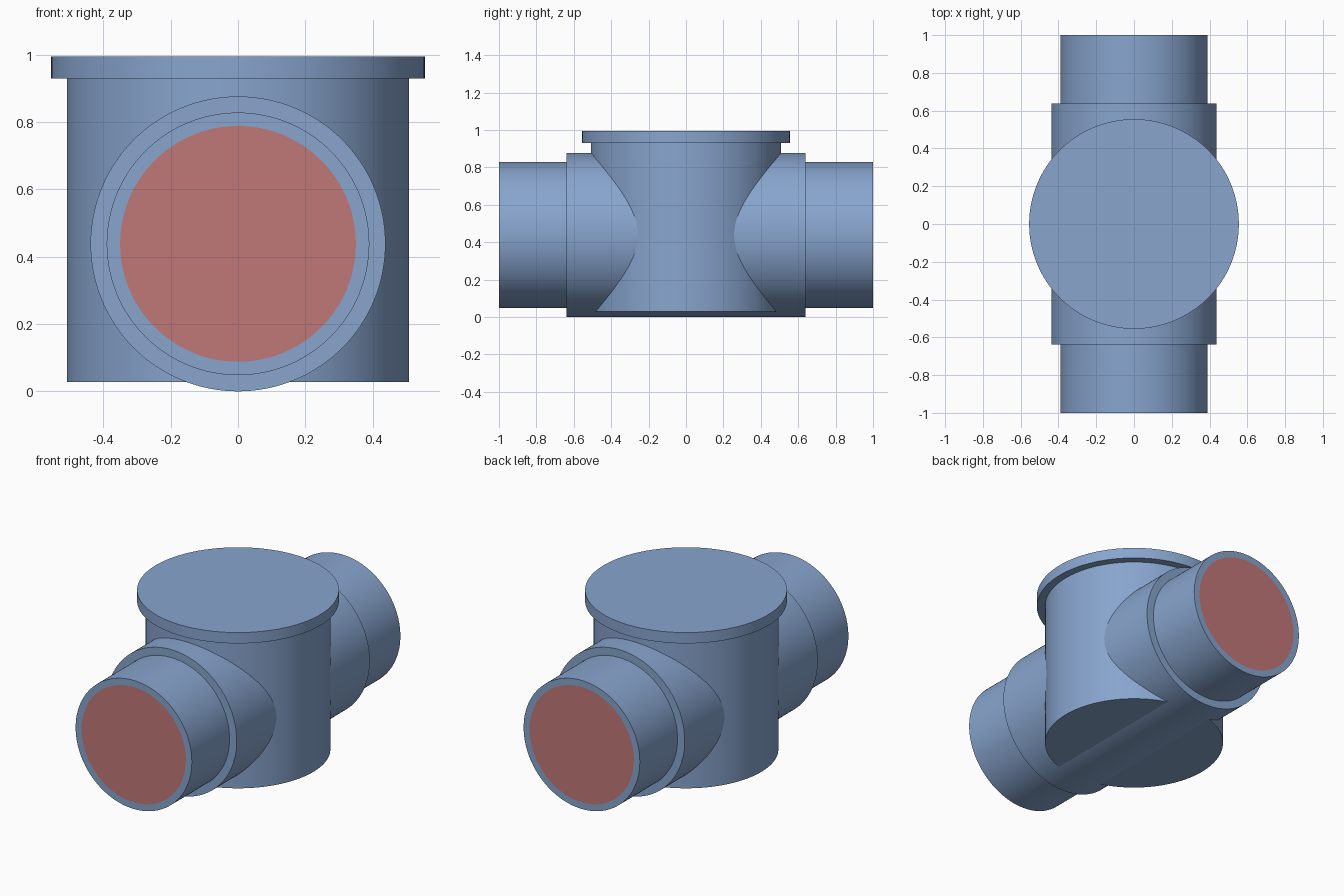
import bpy
import bmesh
from math import cos, sin, tau, radians
from mathutils import Matrix

SIDES = 128
AXIS_Z = 0.438   # height of the horizontal run

cube = bpy.data.objects.get("Cube")
if cube:
    bpy.data.objects.remove(cube, do_unlink=True)


def make_material(name, color):
    mat = bpy.data.materials.new(name)
    mat.use_nodes = True
    mat.diffuse_color = color
    mat.node_tree.nodes["Principled BSDF"].inputs["Base Color"].default_value = color
    return mat


blue = make_material("steel blue", (0.246, 0.376, 0.617, 1))
red = make_material("dusty red", (0.527, 0.184, 0.184, 1))


def lathe(name, profile, matrix=Matrix(), materials=(blue,), cap_slot=0):
    """Revolve (radius, height) points about z and cap both ends."""
    bm = bmesh.new()
    rings = [[bm.verts.new((r * cos(tau * i / SIDES), r * sin(tau * i / SIDES), h))
              for i in range(SIDES)] for r, h in profile]
    for low, high in zip(rings, rings[1:]):
        for i in range(SIDES):
            j = (i + 1) % SIDES
            bm.faces.new((low[i], low[j], high[j], high[i]))
    for ring in (rings[0][::-1], rings[-1]):
        bm.faces.new(ring).material_index = cap_slot
    bm.transform(matrix)
    bmesh.ops.recalc_face_normals(bm, faces=bm.faces)
    mesh = bpy.data.meshes.new(name)
    bm.to_mesh(mesh)
    bm.free()
    for mat in materials:
        mesh.materials.append(mat)
    obj = bpy.data.objects.new(name, mesh)
    bpy.context.collection.objects.link(obj)
    bpy.ops.object.select_all(action="DESELECT")
    obj.select_set(True)
    bpy.context.view_layer.objects.active = obj
    bpy.ops.object.shade_smooth_by_angle(angle=radians(30))
    return obj


# Upright chamber and its lid
lathe("chamber", [(0.508, 0.028), (0.508, 0.94)])
lathe("lid", [(0.555, 0.929), (0.555, 0.995)])

# Horizontal run: pipe ends with bore discs, stepped up to the wide collar
half = [(0.35, 1.0), (0.39, 1.0), (0.39, 0.638), (0.438, 0.638)]
profile = [(r, -y) for r, y in half] + half[::-1]
lay_down = Matrix.Translation((0, 0, AXIS_Z)) @ Matrix.Rotation(radians(90), 4, "X")
lathe("pipe_run", profile, lay_down, (blue, red), cap_slot=1)
